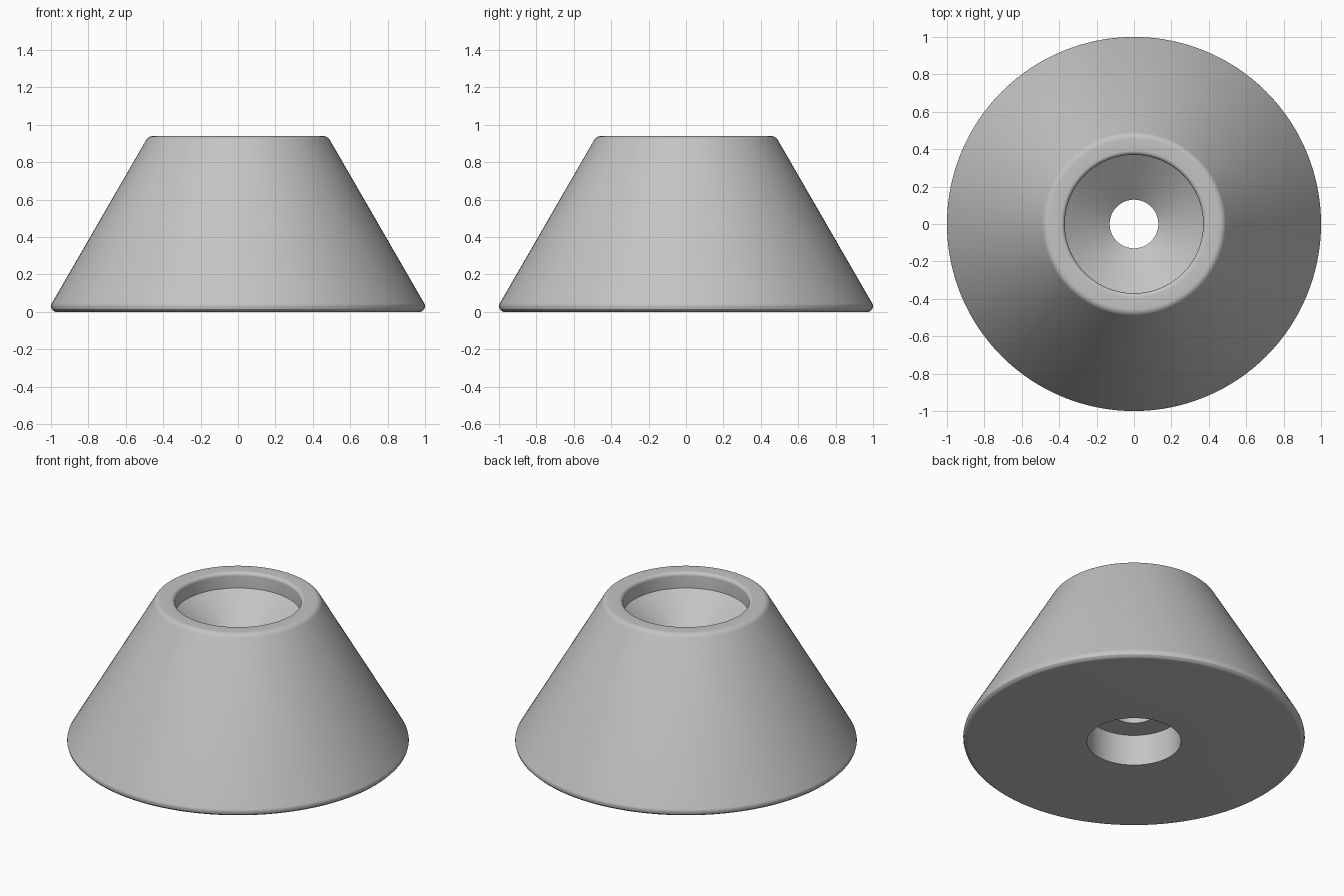
import bpy, bmesh, math
from mathutils import Vector

cube = bpy.data.objects.get("Cube")
if cube:
    bpy.data.objects.remove(cube, do_unlink=True)

SEGMENTS = 128
ARC_STEPS = 6

# Section corners as (radius, height, rounding), going round the solid
CORNERS = [
    (0.275, 0.0, 0), (1.022, 0.0, 0.03), (0.479, 0.94, 0.04),
    (0.37, 0.94, 0.022), (0.37, 0.84, 0),
    (0.13, 0.655, 0), (0.13, 0.2, 0), (0.275, 0.2, 0),
]


def rounded(corners):
    """Replace each corner that has a rounding radius with a tangent arc."""
    points = []
    for i, (x, z, r) in enumerate(corners):
        p = Vector((x, z))
        if not r:
            points.append(p)
            continue
        a = (Vector(corners[i - 1][:2]) - p).normalized()
        b = (Vector(corners[(i + 1) % len(corners)][:2]) - p).normalized()
        half = a.angle(b) / 2
        centre = p + (a + b).normalized() * (r / math.sin(half))
        start = p + a * (r / math.tan(half)) - centre
        end = p + b * (r / math.tan(half)) - centre
        for s in range(ARC_STEPS + 1):
            points.append(centre + start.lerp(end, s / ARC_STEPS).normalized() * r)
    return points


# Turned body: one closed ring of points swept round the z axis
bm = bmesh.new()
profile = rounded(CORNERS)
rings = []
for k in range(SEGMENTS):
    t = math.tau * k / SEGMENTS
    rings.append([bm.verts.new((p.x * math.cos(t), p.x * math.sin(t), p.y)) for p in profile])
for k in range(SEGMENTS):
    here, after = rings[k], rings[(k + 1) % SEGMENTS]
    for i in range(len(profile)):
        j = (i + 1) % len(profile)
        bm.faces.new((here[i], after[i], after[j], here[j]))
bmesh.ops.recalc_face_normals(bm, faces=bm.faces)

mesh = bpy.data.meshes.new("conical_foot")
bm.to_mesh(mesh)
bm.free()
foot = bpy.data.objects.new("conical_foot", mesh)
bpy.context.collection.objects.link(foot)

# Plain grey material
grey = bpy.data.materials.new("light_grey")
grey.use_nodes = True
colour = (0.55, 0.55, 0.55, 1)
grey.diffuse_color = colour
grey.node_tree.nodes["Principled BSDF"].inputs["Base Color"].default_value = colour
mesh.materials.append(grey)

# Smooth shading with crisp recess edges
bpy.ops.object.select_all(action="DESELECT")
foot.select_set(True)
bpy.context.view_layer.objects.active = foot
bpy.ops.object.shade_smooth_by_angle(angle=math.radians(30))
